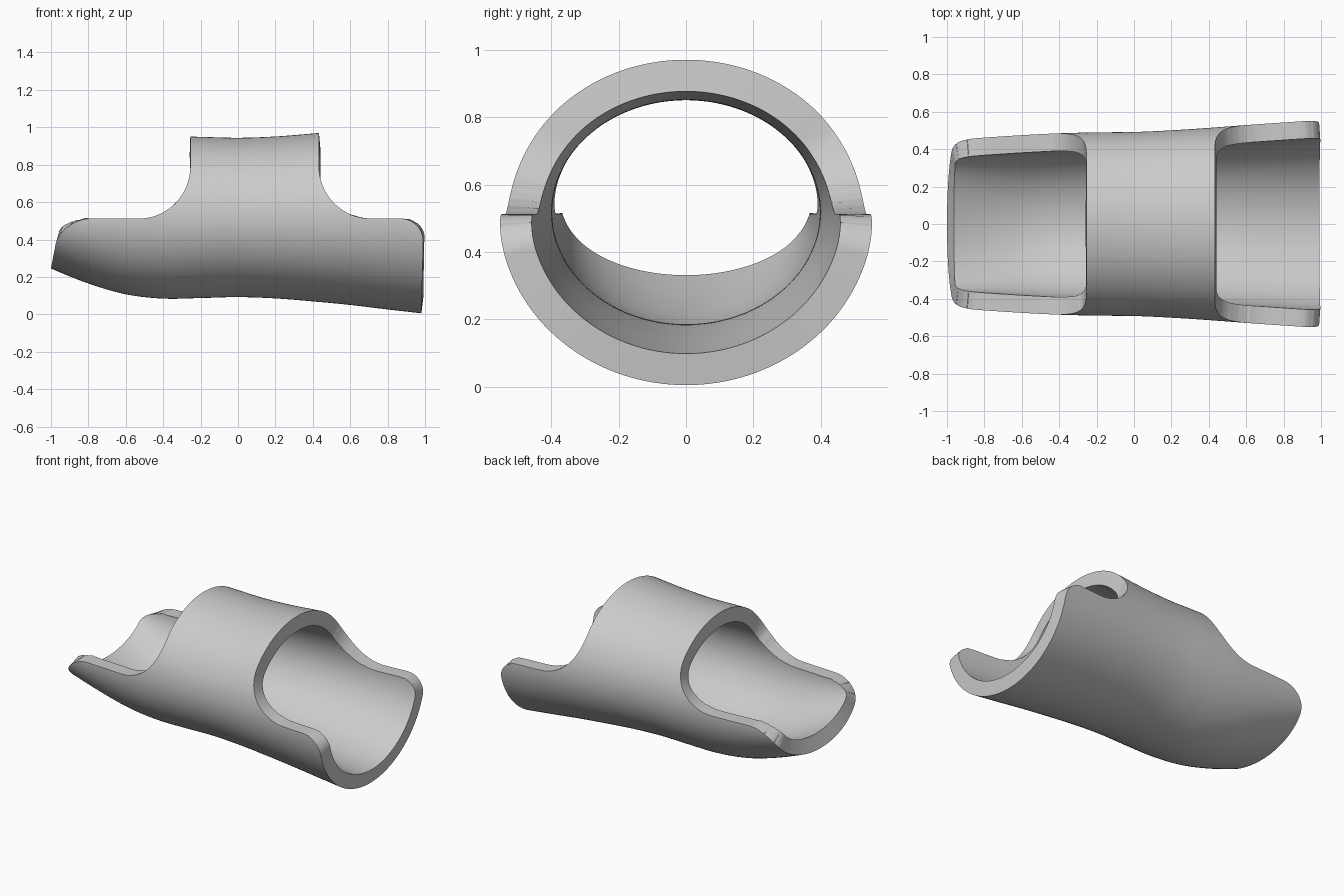
import bpy, bmesh, math
from mathutils import Vector
from mathutils.geometry import interpolate_bezier

if "Cube" in bpy.data.objects:
    bpy.data.objects.remove(bpy.data.objects["Cube"], do_unlink=True)

AXIS_Z, WALL, RING = 0.518, 0.094, 128
# Half widths and half heights of the oval sections, every 0.2 along x from -1.2
HALF_Y = [.43, .447, .462, .475, .485, .49, .492, .501, .514, .529, .543, .556, .569]
HALF_Z = [.18, .273, .353, .411, .434, .431, .426, .433, .449, .468, .492, .515, .54]


def section(x):
    """Smoothly interpolated half width and half height at x."""
    t = (x + 1.2) / 0.2
    i = max(1, min(len(HALF_Y) - 3, int(t)))
    f = t - i

    def spline(v):
        a, b, c, d = v[i - 1:i + 3]
        return b + f / 2 * (c - a + f * (2*a - 5*b + 4*c - d + f * (3*(b - c) + d - a)))
    return spline(HALF_Y), spline(HALF_Z)


def make_object(name, bm):
    bmesh.ops.recalc_face_normals(bm, faces=bm.faces)
    mesh = bpy.data.meshes.new(name)
    bm.to_mesh(mesh)
    bm.free()
    obj = bpy.data.objects.new(name, mesh)
    bpy.context.collection.objects.link(obj)
    return obj


def apply_modifiers(obj):
    graph = bpy.context.evaluated_depsgraph_get()
    mesh = bpy.data.meshes.new_from_object(obj.evaluated_get(graph))
    obj.modifiers.clear()
    obj.data = mesh


def fillet(start, corner, end, k=0.55):
    a, c, b = (Vector((p[0], 0, p[1])) for p in (start, corner, end))
    return interpolate_bezier(a, a.lerp(c, k), b.lerp(c, k), b, 20)


# Oval tube lofted along x
bm = bmesh.new()
rings = []
for s in range(73):
    x = -1.1 + 2.2 * s / 72
    a, b = section(x)
    angles = [math.tau * (i + .5) / RING for i in range(RING)]
    rings.append([bm.verts.new((x, a * math.cos(t), AXIS_Z + b * math.sin(t))) for t in angles])
for r, q in zip(rings, rings[1:]):
    for i in range(RING):
        j = (i + 1) % RING
        bm.faces.new((r[i], r[j], q[j], q[i]))
bm.faces.new(rings[0])
bm.faces.new(rings[-1])
sleeve = make_object("sleeve", bm)

# Side outline that trims the tube into a collar with two open troughs
RIM = 0.512
outline = [Vector((-1.066, 0, -.1))]
outline += fillet((-.975, .375), (-.95, RIM), (-.79, RIM), .5)
outline += fillet((-.53, RIM), (-.255, RIM), (-.255, .79))
outline += [Vector((-.255, 0, 1.2)), Vector((.433, 0, 1.2))]
outline += fillet((.433, .79), (.433, RIM), (.71, RIM))
outline += fillet((.87, RIM), (.99, RIM), (.99, .39))
outline += [Vector((.978, 0, -.1))]
bm = bmesh.new()
near = [bm.verts.new((p.x, -1, p.z)) for p in outline]
far = [bm.verts.new((p.x, 1, p.z)) for p in outline]
bm.faces.new(near)
bm.faces.new(far)
for i in range(len(outline)):
    j = (i + 1) % len(outline)
    bm.faces.new((near[i], near[j], far[j], far[i]))
cutter = make_object("trim_cutter", bm)
cutter.hide_render = True

trim = sleeve.modifiers.new("trim", "BOOLEAN")
trim.operation, trim.solver, trim.object = "INTERSECT", "EXACT", cutter
apply_modifiers(sleeve)
bpy.data.objects.remove(cutter, do_unlink=True)

# Keep only the outer skin, then thicken it inward
bm = bmesh.new()
bm.from_mesh(sleeve.data)
inner = []
for f in bm.faces:
    c = f.calc_center_median()
    a, b = section(c.x)
    if (c.y / a) ** 2 + ((c.z - AXIS_Z) / b) ** 2 < 0.93:
        inner.append(f)
bmesh.ops.delete(bm, geom=inner, context="FACES")
bmesh.ops.remove_doubles(bm, verts=bm.verts, dist=0.002)
bm.to_mesh(sleeve.data)
bm.free()
wall = sleeve.modifiers.new("wall", "SOLIDIFY")
wall.thickness, wall.offset = WALL, -1
apply_modifiers(sleeve)

# Plain grey finish
grey = bpy.data.materials.new("plain grey")
grey.use_nodes = True
grey.diffuse_color = (.6, .6, .6, 1)
grey.node_tree.nodes["Principled BSDF"].inputs["Base Color"].default_value = (.6, .6, .6, 1)
sleeve.data.materials.clear()
sleeve.data.materials.append(grey)

bpy.ops.object.select_all(action="DESELECT")
sleeve.select_set(True)
bpy.context.view_layer.objects.active = sleeve
bpy.ops.object.shade_smooth_by_angle(angle=math.radians(35))
